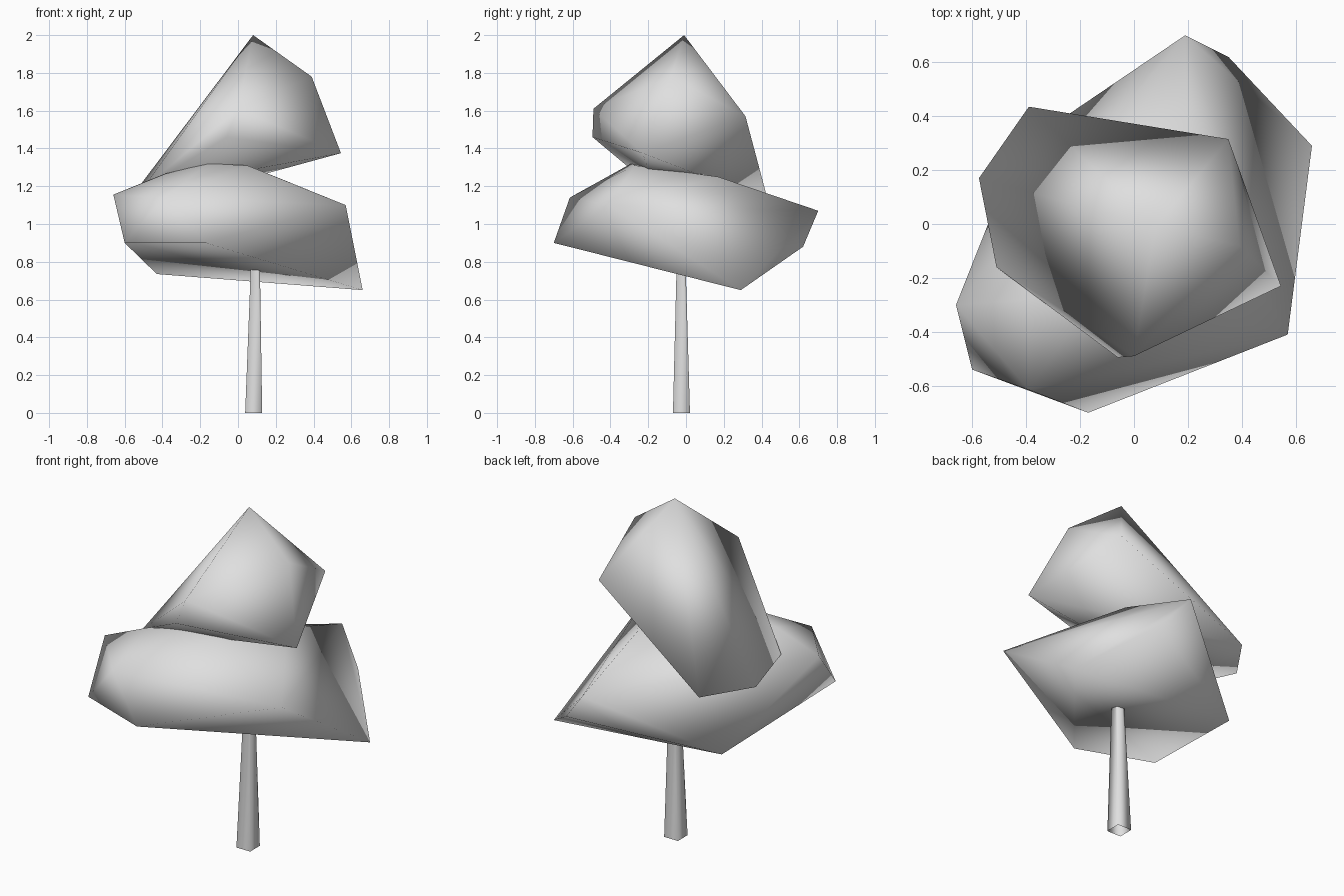
import bpy
import bmesh
import math
from mathutils import Matrix, Vector

default_cube = bpy.data.objects.get("Cube")
if default_cube:
    bpy.data.objects.remove(default_cube, do_unlink=True)


def make_material(name, colour):
    material = bpy.data.materials.new(name)
    material.use_nodes = True
    material.diffuse_color = colour
    for node in material.node_tree.nodes:
        if node.type == "BSDF_PRINCIPLED":
            node.inputs["Base Color"].default_value = colour
    return material


pale_grey = make_material("pale_grey", (0.74, 0.74, 0.74, 1.0))


def finish(bm, name):
    """Turn the bmesh into a fully smooth-shaded object."""
    bmesh.ops.recalc_face_normals(bm, faces=bm.faces)
    for face in bm.faces:
        face.smooth = True
    mesh = bpy.data.meshes.new(name)
    bm.to_mesh(mesh)
    bm.free()
    mesh.materials.append(pale_grey)
    obj = bpy.data.objects.new(name, mesh)
    bpy.context.collection.objects.link(obj)


def low_poly_clump(name, corners):
    """Wrap a few corner points in a convex shell."""
    bm = bmesh.new()
    for corner in corners:
        bm.verts.new(corner)
    bmesh.ops.convex_hull(bm, input=list(bm.verts), use_existing_faces=False)
    loose = [v for v in bm.verts if not v.link_faces]
    bmesh.ops.delete(bm, geom=loose, context="VERTS")
    finish(bm, name)


# Trunk: slim square taper, open at the ground, leaning slightly
trunk_height = 1.29
bm = bmesh.new()
bmesh.ops.create_cone(
    bm, cap_ends=False, segments=4, depth=trunk_height,
    radius1=0.045 * math.sqrt(2), radius2=0.01 * math.sqrt(2),
    matrix=Matrix.Translation((0, 0, trunk_height / 2))
    @ Matrix.Rotation(math.pi / 4, 4, "Z"))
base = Vector((0.083, -0.024, 0))
for v in bm.verts:
    v.co += base + Vector((0.015, -0.003, 0)) * (v.co.z / trunk_height)
finish(bm, "trunk")

# Lower foliage: wide clump, tilted up towards the front
lower_underside = [(0.66, 0.29, 0.65), (-0.17, -0.7, 0.9),
                   (-0.6, -0.54, 0.9), (-0.43, 0.28, 0.735)]
lower_rim = [(0.19, 0.7, 1.07), (0.35, 0.62, 0.88), (0.57, -0.41, 1.1),
             (-0.66, -0.3, 1.155), (-0.39, -0.615, 1.14)]
lower_crown = [(-0.39, -0.28, 1.265), (-0.16, -0.29, 1.32),
               (0.05, -0.27, 1.31), (0.2, 0.17, 1.25)]
low_poly_clump("lower_foliage", lower_underside + lower_rim + lower_crown)

# Upper foliage: pointed clump, sloping down to the back
upper_underside = [(-0.39, 0.435, 1.12), (-0.575, 0.17, 1.13),
                   (-0.51, -0.16, 1.18), (-0.06, -0.495, 1.46),
                   (0.545, -0.23, 1.375)]
upper_crown = [(0.35, 0.315, 1.57), (0, -0.49, 1.61),
               (0.39, -0.08, 1.78), (0.08, -0.01, 2)]
low_poly_clump("upper_foliage", upper_underside + upper_crown)
